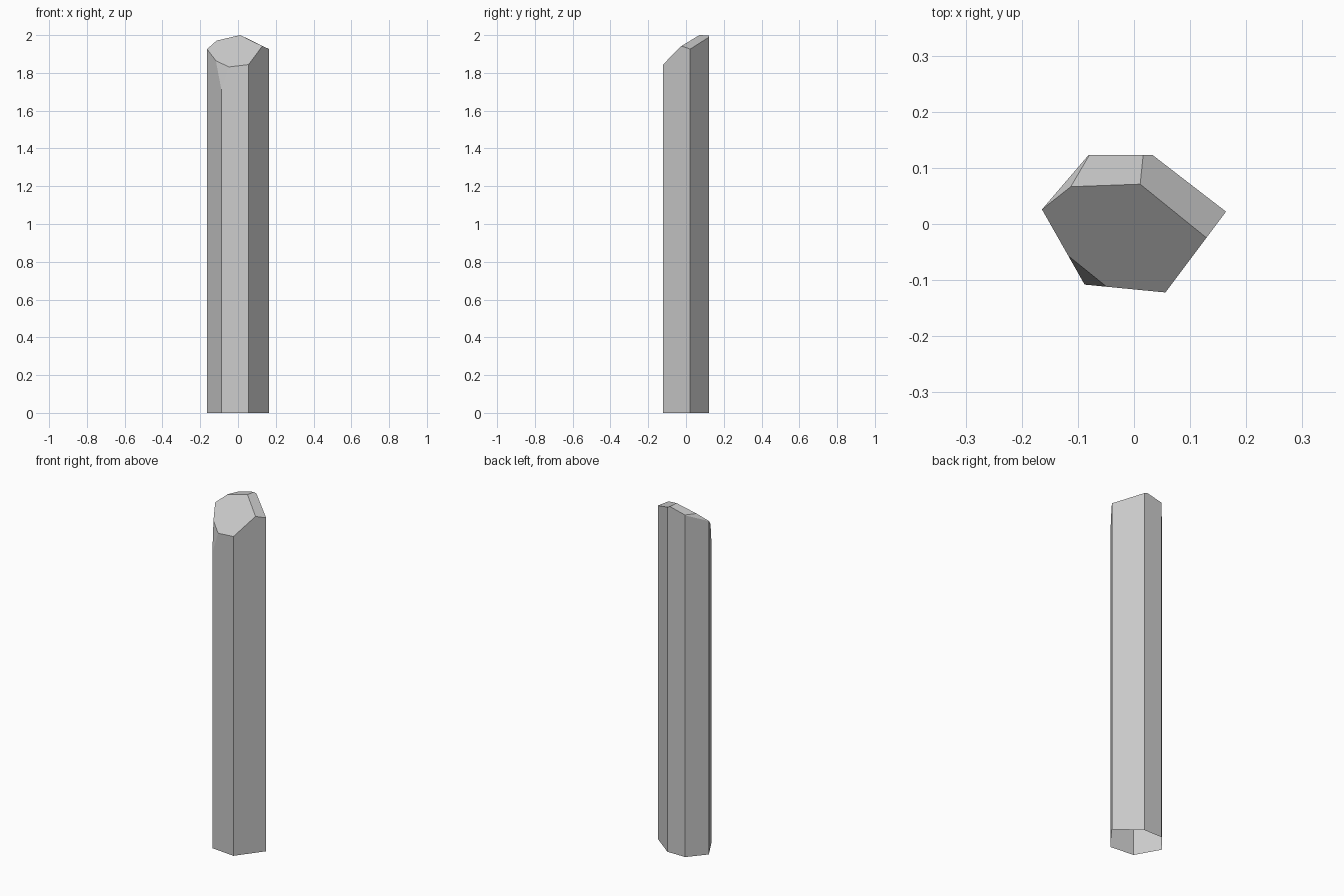
import bpy
import bmesh
from mathutils import Vector

if "Cube" in bpy.data.objects:
    bpy.data.objects.remove(bpy.data.objects["Cube"])

# Six-sided cross-section of the shaft
PROFILE = [(-0.164, 0.026), (-0.081, 0.123), (0.033, 0.123),
           (0.164, 0.022), (0.056, -0.122), (-0.088, -0.108)]

# Each cut is a plane through three points
CUTS = [
    # large sloping front facet
    [(0.011, 0.071, 2.0), (0.056, -0.122, 1.844), (-0.164, 0.026, 1.926)],
    # right facet
    [(0.011, 0.071, 2.0), (0.164, 0.022, 1.926), (0.033, 0.123, 1.99)],
    # back facet
    [(0.011, 0.071, 2.0), (-0.113, 0.066, 1.971), (-0.081, 0.123, 1.975)],
    # small back-left facet
    [(-0.164, 0.026, 1.926), (-0.113, 0.066, 1.971), (-0.081, 0.123, 1.973)],
    # front-left corner chip
    [(-0.12, -0.054, 1.868), (-0.048, -0.112, 1.833), (-0.088, -0.108, 1.71)],
]


def slice_off(bm, points):
    """Remove everything beyond a plane and cap the cut."""
    a, b, c = (Vector(p) for p in points)
    normal = (b - a).cross(c - a).normalized()
    if normal.dot(Vector((0, 0, 1)) - a) > 0:
        normal.negate()
    cut = bmesh.ops.bisect_plane(
        bm, geom=bm.verts[:] + bm.edges[:] + bm.faces[:], dist=1e-5,
        plane_co=a, plane_no=normal, clear_outer=True)
    bmesh.ops.holes_fill(bm, edges=[e for e in bm.edges if e.is_boundary], sides=0)


# Shaft prism
bm = bmesh.new()
base = bm.faces.new([bm.verts.new((x, y, 0)) for x, y in PROFILE])
top = bmesh.ops.extrude_face_region(bm, geom=[base], use_keep_orig=True)
bmesh.ops.translate(bm, vec=(0, 0, 2.2),
                    verts=[g for g in top["geom"] if isinstance(g, bmesh.types.BMVert)])

# Tip facets
for points in CUTS:
    slice_off(bm, points)
bmesh.ops.recalc_face_normals(bm, faces=bm.faces[:])

# Open underside
bottom = [f for f in bm.faces if all(v.co.z < 1e-4 for v in f.verts)]
bmesh.ops.delete(bm, geom=bottom, context='FACES_ONLY')

mesh = bpy.data.meshes.new("crystal_shaft")
bm.to_mesh(mesh)
bm.free()
bpy.context.collection.objects.link(bpy.data.objects.new("crystal_shaft", mesh))
